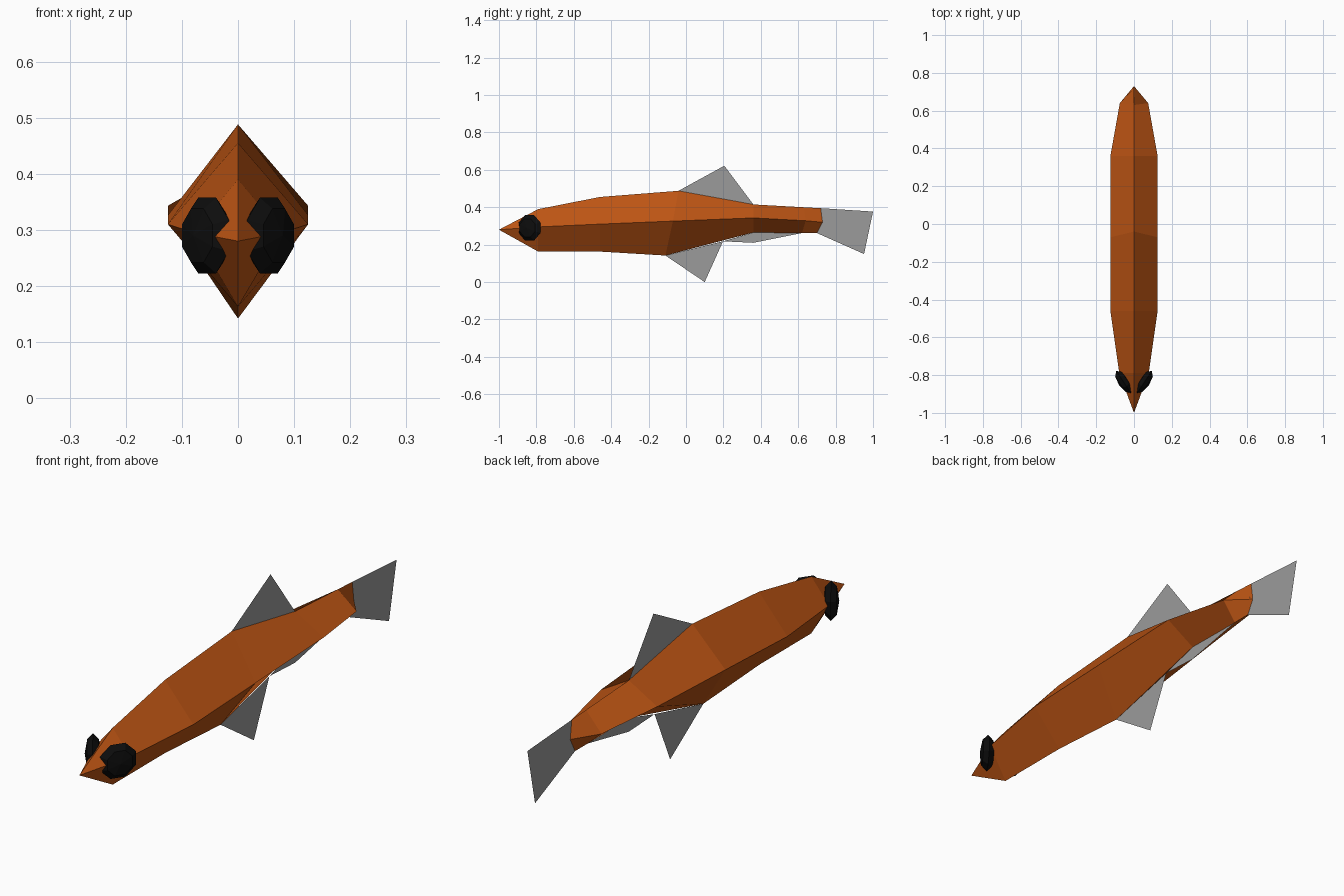
import bpy, bmesh, math
from mathutils import Matrix, Vector

if "Cube" in bpy.data.objects:
    bpy.data.objects.remove(bpy.data.objects["Cube"])


def material(name, rgb):
    m = bpy.data.materials.new(name)
    m.diffuse_color = (*rgb, 1)
    m.use_nodes = True
    m.node_tree.nodes["Principled BSDF"].inputs["Base Color"].default_value = m.diffuse_color
    return m


ORANGE = material("orange brown", (0.52, 0.092, 0.007))
GREY = material("fin grey", (0.33, 0.33, 0.33))
BLACK = material("eye black", (0.004, 0.004, 0.004))


def add_object(name, bm, mat):
    mesh = bpy.data.meshes.new(name)
    bm.to_mesh(mesh)
    bm.free()
    mesh.materials.append(mat)
    ob = bpy.data.objects.new(name, mesh)
    bpy.context.collection.objects.link(ob)
    return ob


# Body: diamond sections, each (top y, z), (side half width, y, z), (bottom y, z)
sections = [
    ((-1.00, 0.28), (0.000, -1.00, 0.28), (-1.00, 0.28)),
    ((-0.79, 0.39), (0.078, -0.79, 0.295), (-0.79, 0.163)),
    ((-0.46, 0.455), (0.125, -0.46, 0.31), (-0.46, 0.163)),
    ((-0.04, 0.488), (0.125, -0.07, 0.326), (-0.11, 0.142)),
    ((0.36, 0.415), (0.125, 0.36, 0.343), (0.36, 0.265)),
    ((0.63, 0.40), (0.075, 0.64, 0.328), (0.62, 0.262)),
    ((0.72, 0.395), (0.000, 0.73, 0.32), (0.70, 0.262)),
]
bm = bmesh.new()
rings = []
for top, (w, sy, sz), bot in sections:
    pts = [(0, *top), (w, sy, sz), (0, *bot), (-w, sy, sz)]
    rings.append([bm.verts.new(p) for p in pts])
for a, b in zip(rings, rings[1:]):
    for i in range(4):
        j = (i + 1) % 4
        bm.faces.new((a[i], a[j], b[j], b[i]))
bmesh.ops.remove_doubles(bm, verts=bm.verts, dist=0.0005)
bmesh.ops.recalc_face_normals(bm, faces=bm.faces)
add_object("body", bm, ORANGE)

# Fins: flat sheets in the middle plane, outlines as (y, z)
fins = {
    "back_fin": [(-0.04, 0.488), (0.205, 0.622), (0.36, 0.415)],
    "belly_fin": [(-0.11, 0.142), (0.10, 0.0), (0.198, 0.218)],
    "rear_fin": [(0.198, 0.218), (0.36, 0.21), (0.62, 0.262), (0.36, 0.265)],
    "tail_fin": [(0.72, 0.395), (1.0, 0.377), (0.938, 0.268), (0.952, 0.15),
                 (0.70, 0.262), (0.73, 0.32)],
}
for name, outline in fins.items():
    bm = bmesh.new()
    bm.faces.new([bm.verts.new((0, y, z)) for y, z in outline])
    bmesh.ops.triangulate(bm, faces=bm.faces)
    add_object(name, bm, GREY)

# Eyes: flattened faceted spheres lying along the sides of the head
for side, name in ((1, "right_eye"), (-1, "left_eye")):
    bm = bmesh.new()
    bmesh.ops.create_uvsphere(bm, u_segments=8, v_segments=4, radius=1)
    normal = Vector((0.83 * side, -0.55, 0))
    up = Vector((0, 0, 1))
    axes = Matrix((up, normal.cross(up), normal)).transposed().to_4x4()
    bm.transform(Matrix.Translation((0.055 * side, -0.836, 0.29)) @ axes
                 @ Matrix.Diagonal((0.073, 0.076, 0.03, 1))
                 @ Matrix.Rotation(math.radians(22.5), 4, 'Z'))
    bmesh.ops.recalc_face_normals(bm, faces=bm.faces)
    add_object(name, bm, BLACK)
